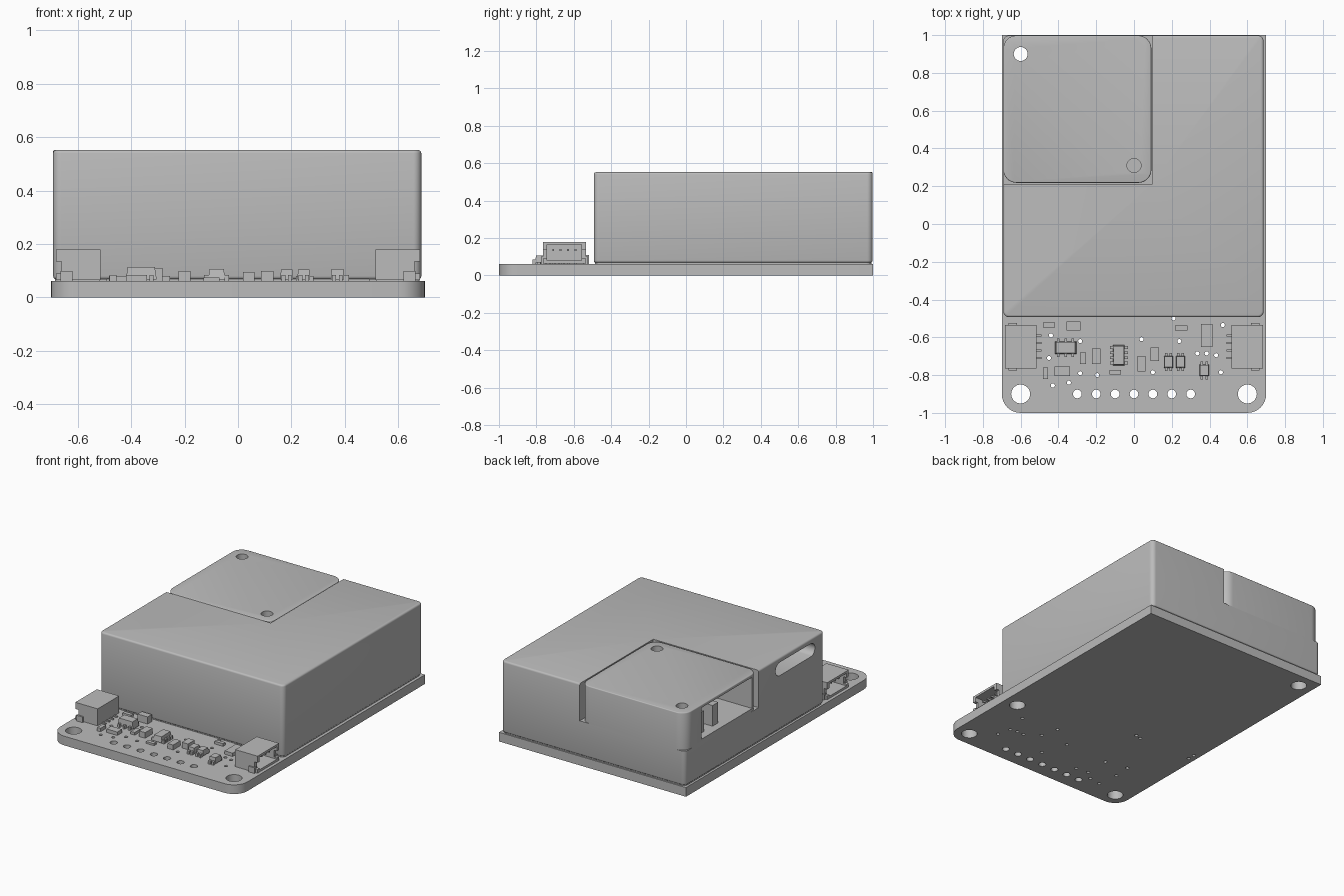
import bpy, bmesh
from math import sin, cos, pi, radians
from mathutils import Matrix, Vector

cube = bpy.data.objects.get("Cube")
if cube:
    bpy.data.objects.remove(cube, do_unlink=True)

grey = bpy.data.materials.new("plain grey")
grey.use_nodes = True
grey.diffuse_color = (0.5, 0.5, 0.5, 1)
grey.node_tree.nodes["Principled BSDF"].inputs["Base Color"].default_value = (0.5, 0.5, 0.5, 1)


def finish(name, bm):
    """Turn a bmesh into a named, coloured object."""
    bmesh.ops.recalc_face_normals(bm, faces=bm.faces)
    mesh = bpy.data.meshes.new(name)
    bm.to_mesh(mesh)
    bm.free()
    mesh.materials.append(grey)
    obj = bpy.data.objects.new(name, mesh)
    bpy.context.collection.objects.link(obj)
    return obj


def add_box(bm, x, y, z):
    """Add a box given (low, high) pairs on each axis."""
    size = Vector((x[1] - x[0], y[1] - y[0], z[1] - z[0]))
    mid = Vector((sum(x) / 2, sum(y) / 2, sum(z) / 2))
    bmesh.ops.create_cube(bm, size=1, matrix=Matrix.Translation(mid) @ Matrix.Diagonal(size).to_4x4())


def add_hole(bm, x, y, radius, low=-1, high=1, sides=24):
    bmesh.ops.create_cone(bm, cap_ends=True, segments=sides, radius1=radius, radius2=radius,
                          depth=high - low, matrix=Matrix.Translation((x, y, (low + high) / 2)))


def slab(name, x, y, z, radii, bevel=0):
    """Upright prism; radii round the front-left, front-right, back-right, back-left corners."""
    bm = bmesh.new()
    corners = [(x[0], y[0], 1, 1), (x[1], y[0], -1, 1), (x[1], y[1], -1, -1), (x[0], y[1], 1, -1)]
    outline = []
    for i, ((cx, cy, sx, sy), r) in enumerate(zip(corners, radii)):
        steps = 8 if r else 0
        for k in range(steps + 1):
            a = pi + i * pi / 2 + k / max(steps, 1) * pi / 2
            if r:
                outline.append((cx + sx * r + r * cos(a), cy + sy * r + r * sin(a)))
            else:
                outline.append((cx, cy))
    base = bm.faces.new([bm.verts.new((px, py, z[0])) for px, py in outline])
    top = bmesh.ops.extrude_face_region(bm, geom=[base], use_keep_orig=True)["geom"]
    for v in top:
        if isinstance(v, bmesh.types.BMVert):
            v.co.z = z[1]
    if bevel:
        rim = [e for e in bm.edges if all(v.co.z == e.verts[0].co.z and v.co.z > z[0] for v in e.verts)]
        bmesh.ops.bevel(bm, geom=rim, offset=bevel, segments=3, profile=0.5, affect="EDGES")
    return finish(name, bm)


def cut(obj, cutter_bm):
    """Subtract a cutter and discard it."""
    cutter = finish("cutter", cutter_bm)
    cutter.hide_render = True
    mod = obj.modifiers.new("cut", "BOOLEAN")
    mod.operation = "DIFFERENCE"
    mod.solver = "EXACT"
    mod.object = cutter
    bpy.context.view_layer.objects.active = obj
    bpy.ops.object.modifier_apply(modifier=mod.name)
    bpy.data.objects.remove(cutter, do_unlink=True)


def smooth(obj):
    bpy.ops.object.select_all(action="DESELECT")
    obj.select_set(True)
    bpy.context.view_layer.objects.active = obj
    bpy.ops.object.shade_smooth_by_angle(angle=radians(32))


BOARD_TOP = 0.062

# Circuit board with mounting holes, a row of pin holes and small vias
board = slab("circuit_board", (-0.7, 0.7), (-1, 1), (0, BOARD_TOP), (0.1, 0.1, 0, 0))
bm = bmesh.new()
for x, y in [(-0.6, -0.9), (0.6, -0.9), (-0.6, 0.9), (0.6, -0.43)]:
    add_hole(bm, x, y, 0.05, sides=32)
for i in range(7):
    add_hole(bm, -0.3 + i * 0.1, -0.9, 0.023, sides=20)
vias = [(.21, -.5), (.47, -.535), (-.44, -.59), (.04, -.61), (.24, -.62), (-.285, -.62),
        (.335, -.685), (.385, -.685), (.435, -.695), (-.45, -.71), (.46, -.785), (-.285, -.79),
        (-.195, -.8), (.1, -.785), (-.43, -.855), (-.345, -.84), (-.66, -.25), (-.66, -.2),
        (-.22, -.24), (-.26, -.25)]
for x, y in vias:
    add_hole(bm, x, y, 0.011, sides=12)
cut(board, bm)
smooth(board)

# Housing with a corner notch, a side slot and a through hole
case = slab("housing", (-0.692, 0.686), (-0.493, 0.998), (0.068, 0.552), (0.03,) * 4, bevel=0.012)
bm = bmesh.new()
add_box(bm, (-1, 0.097), (0.212, 1.2), (0.3, 1))
cut(case, bm)
bm = bmesh.new()
add_hole(bm, -0.6, 0.9, 0.037)
cut(case, bm)
bm = bmesh.new()
bmesh.ops.create_cone(bm, cap_ends=True, segments=24, radius1=0.045, radius2=0.045, depth=0.3,
                      matrix=Matrix.Rotation(pi / 2, 4, "Y"))
for v in bm.verts:
    v.co += Vector((-0.7, -0.345 if v.co.y < 0 else -0.015, 0.475))
cut(case, bm)
smooth(case)

# Thin lip between housing and board
lip = slab("housing_lip", (-0.685, 0.68), (-0.486, 0.992), (0.061, 0.07), (0.03,) * 4)
bm = bmesh.new()
add_hole(bm, -0.6, 0.9, 0.037)
cut(lip, bm)

# Corner cover with screw holes and a side window
cover = slab("corner_cover", (-0.692, 0.092), (0.218, 0.998), (0.299, 0.552), (0.07,) * 4, bevel=0.006)
bm = bmesh.new()
add_hole(bm, -0.6, 0.9, 0.037)
add_hole(bm, 0, 0.31, 0.037, 0.5, 1)
add_box(bm, (-1, -0.35), (0.28, 0.82), (0.32, 0.532))
cut(cover, bm)
smooth(cover)

# Pillars inside the window
bm = bmesh.new()
for y in (0.75, 0.6):
    add_box(bm, (-0.64, -0.54), (y - 0.03, y + 0.03), (0.318, 0.46))
finish("window_pillars", bm)

# Side sockets, mirrored, opening outward
for side, label in ((-1, "right"), (1, "left")):
    def span(a, b):
        return tuple(sorted((a * side, b * side)))

    bm = bmesh.new()
    add_box(bm, span(0.515, 0.682), (-0.765, -0.535), (0.065, 0.18))
    socket = finish(label + "_socket", bm)
    bm = bmesh.new()
    add_box(bm, span(0.56, 0.8), (-0.742, -0.558), (0.08, 0.165))
    cut(socket, bm)
    bm = bmesh.new()
    add_box(bm, span(0.66, 0.8), (-0.9, -0.4), (0.09, 0.135))
    cut(socket, bm)
    bm = bmesh.new()
    for i in range(4):
        y = -0.71 + i * 0.04
        add_box(bm, span(0.55, 0.65), (y - 0.005, y + 0.005), (0.13, 0.142))
        add_box(bm, span(0.49, 0.52), (y - 0.006, y + 0.006), (0.06, 0.07))
    for y in (-0.763, -0.537):
        add_box(bm, span(0.62, 0.665), (y - 0.012, y + 0.012), (0.06, 0.1))
    finish(label + "_socket_pins", bm)

# Plain surface-mount parts: centre x, centre y, width, depth, top
bm = bmesh.new()
parts = [(-.45, -.535, .065, .025, .08), (-.32, -.54, .075, .045, .11), (-.27, -.71, .03, .06, .08),
         (-.2, -.7, .046, .08, .1), (-.38, -.78, .08, .05, .085), (-.1, -.785, .06, .025, .075),
         (.04, -.74, .042, .08, .095), (.11, -.69, .046, .07, .1), (.25, -.55, .065, .025, .08),
         (.385, -.59, .06, .12, .085), (-.468, -.79, .025, .06, .085)]
for x, y, w, d, top in parts:
    add_box(bm, (x - w / 2, x + w / 2), (y - d / 2, y + d / 2), (0.06, top))
finish("small_components", bm)


def chip(name, x, y, w, d, top, leads, sideways=False):
    """Chip body with tapered top and rows of leads on two opposite sides."""
    bm = bmesh.new()
    add_box(bm, (-w / 2, w / 2), (-d / 2, d / 2), (0.068, top))
    for v in bm.verts:
        if v.co.z > 0.08:
            v.co.x *= 0.88
            v.co.y *= 0.88
    for k in range(leads):
        lx = (k + 0.5) / leads * w - w / 2
        for s in (-1, 1):
            near, far = s * d * 0.45, s * (d / 2 + 0.016)
            add_box(bm, (lx - 0.007, lx + 0.007), tuple(sorted((near, far))), (0.06, 0.085))
    obj = finish(name, bm)
    turn = pi / 2 if sideways else 0
    obj.matrix_world = Matrix.Translation((x, y, 0)) @ Matrix.Rotation(turn, 4, "Z")


chip("power_chip", -0.362, -0.655, 0.115, 0.066, 0.115, 3)
chip("main_chip", -0.08, -0.695, 0.11, 0.062, 0.106, 4, True)
for i in range(2):
    chip(f"transistor_{i + 1}", 0.182 + i * 0.064, -0.73, 0.048, 0.064, 0.104, 2)
chip("sensor_chip", 0.372, -0.775, 0.05, 0.062, 0.106, 2)
